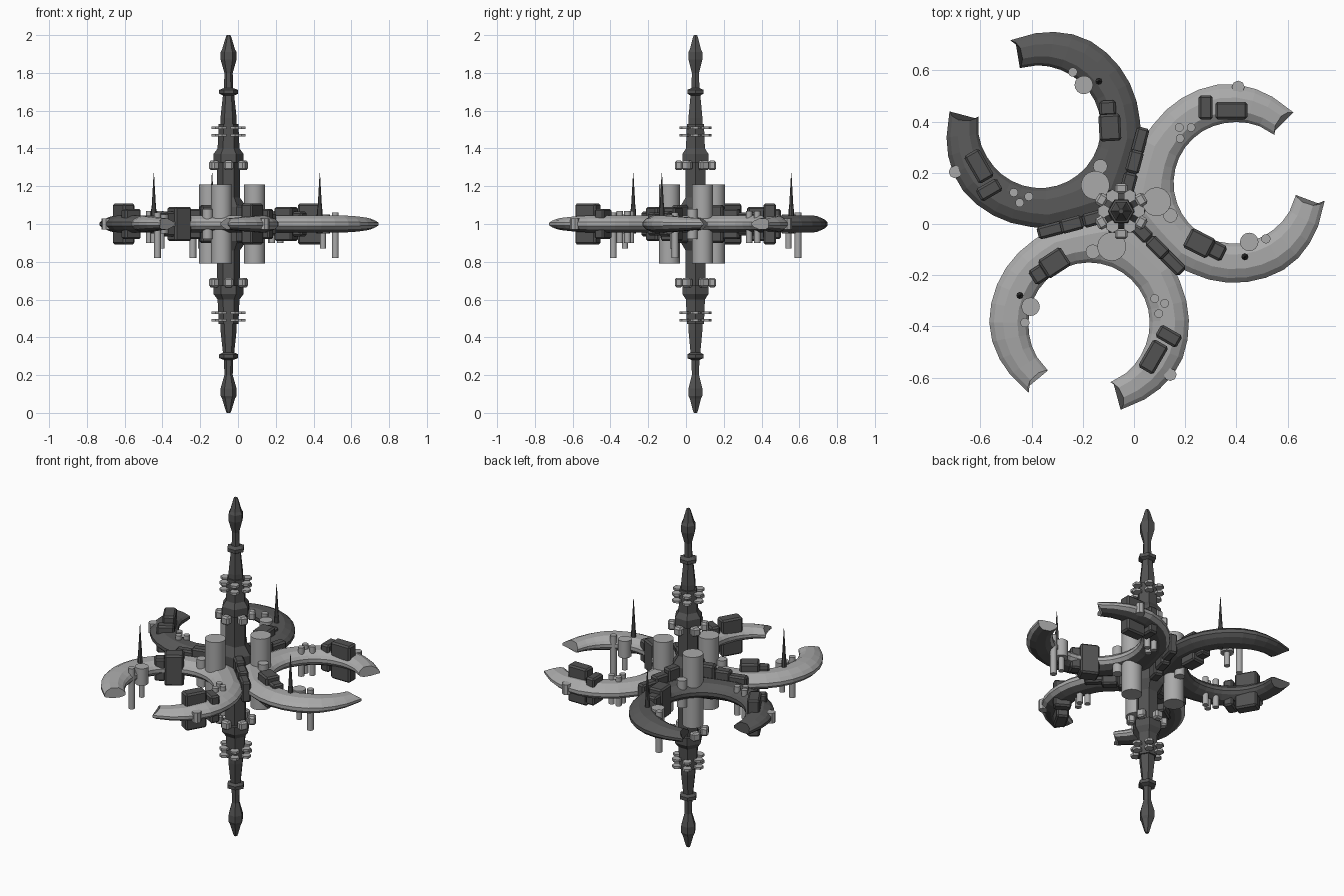
import bpy, bmesh, math
from mathutils import Vector, Matrix

if "Cube" in bpy.data.objects:
    bpy.data.objects.remove(bpy.data.objects["Cube"])

CX, CY = -0.05, 0.05            # spire axis
AX = math.radians(14)           # symmetry direction of the first arm
D = 0.455                       # spire axis to arm centre


def material(name, v):
    m = bpy.data.materials.new(name)
    m.diffuse_color = (v, v, v, 1)
    m.use_nodes = True
    m.node_tree.nodes["Principled BSDF"].inputs["Base Color"].default_value = m.diffuse_color
    return m


LIGHT = material("light grey", 0.40)
DARK = material("dark grey", 0.10)
HULL = material("charcoal", 0.085)


def finish(name, bm, *mats):
    bmesh.ops.recalc_face_normals(bm, faces=bm.faces[:])
    me = bpy.data.meshes.new(name)
    bm.to_mesh(me)
    bm.free()
    for m in mats:
        me.materials.append(m)
    ob = bpy.data.objects.new(name, me)
    bpy.context.collection.objects.link(ob)
    return ob


def loft(bm, rings):
    vs = [[bm.verts.new(p) for p in r] for r in rings]
    n = len(vs[0])
    for a, b in zip(vs, vs[1:]):
        for i in range(n):
            j = (i + 1) % n
            bm.faces.new((a[i], a[j], b[j], b[i]))
    bm.faces.new(vs[0])
    bm.faces.new(vs[-1])


def turned(k, x, y, z=0):
    """Point given on the first arm, turned k thirds about the spire."""
    p = Matrix.Rotation(k * math.tau / 3, 3, 'Z') @ Vector((x - CX, y - CY, z))
    return p + Vector((CX, CY, 0))


def polar(r, deg):
    a = math.radians(deg)
    return CX + r * math.cos(a), CY + r * math.sin(a)


def block(name, k, x, y, sx, sy, h, deg, mat=HULL, z=1.0):
    bm = bmesh.new()
    bmesh.ops.create_cube(bm, size=1)
    bmesh.ops.scale(bm, vec=(sx, sy, 2 * h), verts=bm.verts[:])
    bmesh.ops.bevel(bm, geom=bm.edges[:], offset=0.009, segments=1, affect='EDGES')
    rot = Matrix.Rotation(math.radians(deg) + k * math.tau / 3, 4, 'Z')
    p = turned(k, x, y, z)
    bmesh.ops.transform(bm, matrix=Matrix.Translation(p) @ rot, verts=bm.verts[:])
    finish(name, bm, mat)


def cyl(name, k, x, y, r, z0, z1, mat=LIGHT, top=None, n=16):
    bm = bmesh.new()
    bmesh.ops.create_cone(bm, cap_ends=True, segments=n, radius1=r,
                          radius2=r if top is None else top, depth=z1 - z0)
    bmesh.ops.translate(bm, vec=turned(k, x, y, (z0 + z1) / 2), verts=bm.verts[:])
    ob = finish(name, bm, mat)
    if n > 8:
        for f in ob.data.polygons:
            f.use_smooth = abs(f.normal.z) < 0.5


# spire: hexagonal lathe, mirrored about z = 1
prof = [(2.0, .010), (1.985, .016), (1.925, .034), (1.91, .042), (1.87, .042), (1.80, .022),
        (1.72, .024), (1.71, .050), (1.69, .050), (1.68, .030), (1.56, .043), (1.53, .043),
        (1.53, .052), (1.40, .058), (1.37, .080), (1.325, .080), (1.325, .060),
        (1.14, .060), (1.09, .095)]
prof = prof + [(2 - z, r) for z, r in reversed(prof)]
bm = bmesh.new()
loft(bm, [[(CX + r * math.cos(i * math.tau / 6), CY + r * math.sin(i * math.tau / 6), z)
           for i in range(6)] for z, r in prof])
finish("spire", bm, HULL)

# collars of small blocks and discs, above and below
for s in (1, -1):
    for i in range(6):
        x, y = polar(0.088, i * 60 + 30)
        block("collar_block", 0, x, y, .042, .05, .025, i * 60 + 30, LIGHT, 1 + s * .31)
        x, y = polar(0.068, i * 60)
        for z in (.47, .51):
            cyl("collar_disc", 0, x, y, .026, 1 + s * z - .007, 1 + s * z + .007, n=6)

# cross-section of an arm: share across the width, half height
half = [(0, .010), (.08, .026), (.28, .045), (.65, .045), (.88, .028), (1, .010)]
section = half + [(t, -z) for t, z in reversed(half)]


def arm(k):
    c = Vector((CX + D * math.cos(AX), CY + D * math.sin(AX)))
    a0, a1, n = 41, 330, 26
    rings = []
    for i in range(n + 1):
        deg = a0 + (a1 - a0) * i / n
        u = abs(deg - 180)
        end = max(0, 1 - min(deg - a0, a1 - deg) / 40)     # 1 at the tips
        ro = .394 / math.cos(math.radians(u - 30)) if u < 45 else .39
        ro -= .03 * end
        ri = .237 + .008 * end
        ring = []
        for t, z in section:
            d = deg
            if i in (0, n):                               # pointed corners
                d += (-1 if i == 0 else 1) * 5 * abs(2 * t - 1) ** 3
            r, a = ri + (ro - ri) * t, AX + math.radians(d)
            ring.append(turned(k, c.x + r * math.cos(a), c.y + r * math.sin(a),
                               1 + z * (1 - .35 * end)))
        rings.append(ring)
    bm = bmesh.new()
    loft(bm, rings)
    ob = finish("curved_arm", bm, DARK if k == 1 else LIGHT, DARK)
    for f in ob.data.polygons:                            # dark underside
        f.material_index = 1 if f.normal.z < -.8 else 0


for k in range(3):
    arm(k)
    # blocks on the arm
    block("arm_block", k, .28, .455, .055, .095, .08, 0)
    block("arm_block", k, .38, .443, .125, .068, .108, 0)
    block("arm_block", k, .255, -.075, .105, .085, .09, -27)
    block("arm_block", k, .325, -.105, .06, .065, .065, -27)
    # blocks along the seam between arms
    for r, length, w, h in ((.285, .105, .05, .06), (.20, .09, .055, .08), (.115, .08, .055, .10)):
        x, y = polar(r, 75)
        block("seam_block", k, x, y, length, w, h, 75)
    # tanks
    x, y = polar(.143, 15)
    cyl("main_tank", k, x, y, .056, .79, 1.21, n=24)
    x, y = polar(.193, -5)
    cyl("side_tank", k, x, y, .028, .92, 1.08)
    for x, y in ((.177, .377), (.223, .377), (.18, .334)):
        cyl("small_tank", k, x, y, .017, .90, 1.07)
    cyl("rim_pod", k, .407, .535, .025, .97, 1.03, n=8)
    # antenna and hanging tubes
    cyl("antenna_base", k, .433, -.128, .014, .95, 1.08, HULL, n=8)
    cyl("antenna", k, .433, -.128, .012, 1.08, 1.27, HULL, .001, n=8)
    cyl("sensor_drum", k, .45, -.07, .036, .95, 1.05)
    cyl("hanging_tube", k, .515, -.058, .018, .82, 1.06)
    cyl("hanging_tube", k, .45, -.07, .016, .87, .96)
